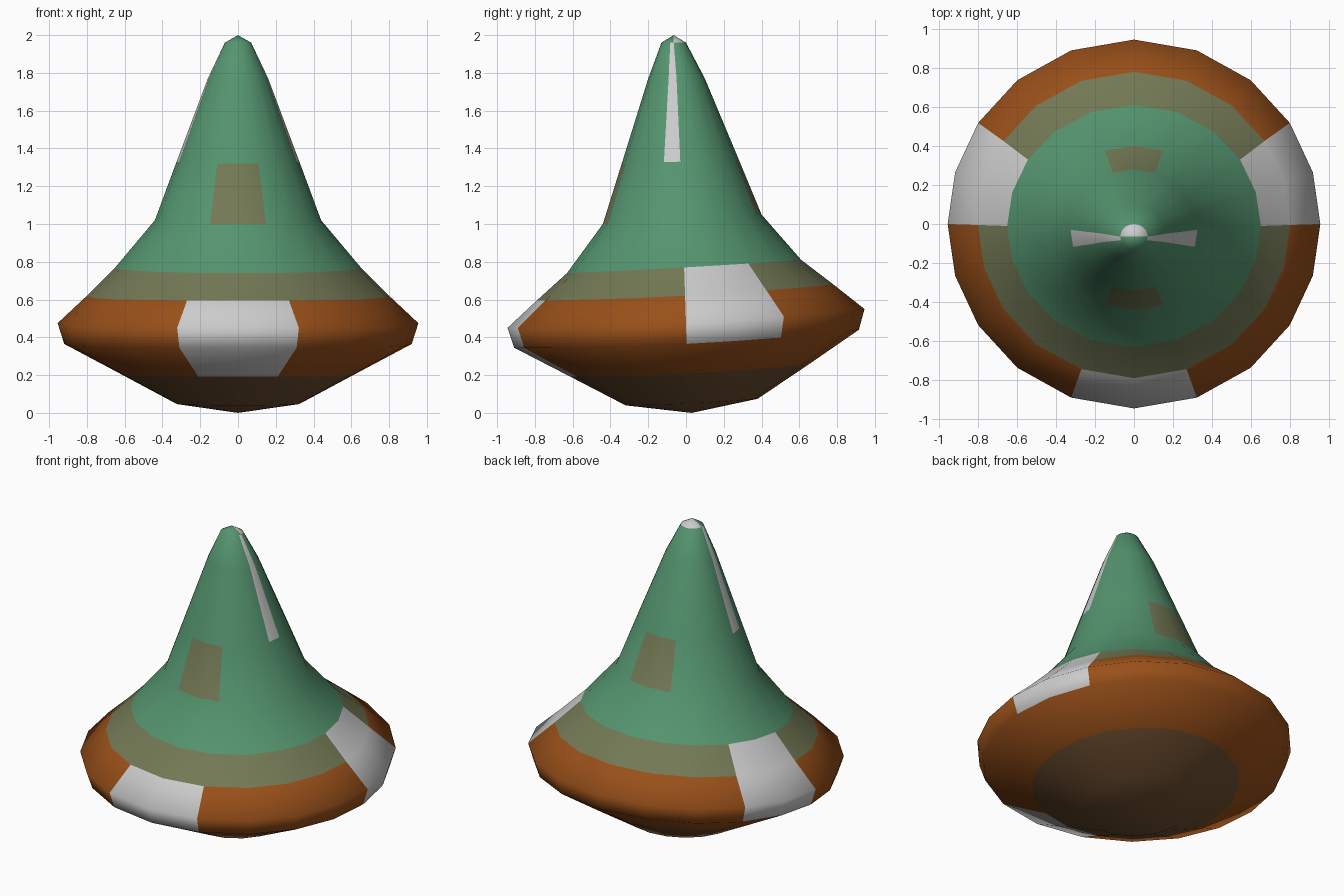
import bpy, bmesh, math

if "Cube" in bpy.data.objects:
    bpy.data.objects.remove(bpy.data.objects["Cube"])

SIDES = 20

# cross-sections from bottom to top: y front, y back, half width, z front, z side, z back
RINGS = [
    (-0.32, 0.38, 0.33, 0.04, 0.05, 0.075),
    (-0.615, 0.65, 0.625, 0.193, 0.208, 0.257),
    (-0.91, 0.915, 0.92, 0.345, 0.365, 0.44),
    (-0.945, 0.945, 0.955, 0.45, 0.475, 0.55),
    (-0.79, 0.78, 0.80, 0.595, 0.62, 0.68),
    (-0.63, 0.61, 0.65, 0.74, 0.77, 0.81),
    (-0.44, 0.40, 0.44, 1.00, 1.02, 1.05),
    (-0.34, 0.28, 0.325, 1.32, 1.33, 1.34),
    (-0.20, 0.10, 0.16, 1.77, 1.77, 1.77),
    (-0.13, 0.00, 0.07, 1.96, 1.96, 1.96),
]

COLOURS = {
    "green": (0.09, 0.30, 0.16),
    "olive": (0.17, 0.19, 0.09),
    "orange": (0.32, 0.08, 0.01),
    "dark_brown": (0.16, 0.08, 0.03),
    "grey": (0.55, 0.55, 0.55),
}
NAMES = list(COLOURS)

# main colour of each band between neighbouring rings
BANDS = ["dark_brown", "orange", "orange", "orange", "olive",
         "green", "green", "green", "green"]


def face_colour(band, i):
    front, back = i in (14, 15), i in (4, 5)
    if front and band in (1, 2, 3):
        return "grey"
    if i in (0, 1, 8, 9) and band in (2, 3, 4):
        return "grey"
    if i in (10, 19) and band in (7, 8):
        return "grey"
    if (front or back) and band == 6:
        return "olive"
    return BANDS[band]


bm = bmesh.new()


def add_ring(yf, yb, rx, zf, zs, zb):
    verts = []
    for i in range(SIDES):
        a = 2 * math.pi * i / SIDES
        a -= math.radians(2.9) * math.sin(2 * a)
        s = math.sin(a)
        z = zs + (zb - zf) / 2 * s + ((zf + zb) / 2 - zs) * s * s
        verts.append(bm.verts.new((rx * math.cos(a), (yf + yb) / 2 + (yb - yf) / 2 * s, z)))
    return verts


# lofted skin
rings = [add_ring(*r) for r in RINGS]
for b, (lo, hi) in enumerate(zip(rings, rings[1:])):
    for i in range(SIDES):
        j = (i + 1) % SIDES
        f = bm.faces.new((lo[i], lo[j], hi[j], hi[i]))
        f.material_index = NAMES.index(face_colour(b, i))

# bottom and tip fans
base = bm.verts.new((0, 0.03, 0))
tip = bm.verts.new((0, -0.065, 2.0))
for i in range(SIDES):
    j = (i + 1) % SIDES
    f = bm.faces.new((base, rings[0][j], rings[0][i]))
    f.material_index = NAMES.index("dark_brown")
    f = bm.faces.new((rings[-1][i], rings[-1][j], tip))
    f.material_index = NAMES.index("grey" if i < 10 else "green")

bmesh.ops.recalc_face_normals(bm, faces=bm.faces)
for f in bm.faces:
    f.smooth = True

mesh = bpy.data.meshes.new("flared_cone_body")
for name, rgb in COLOURS.items():
    m = bpy.data.materials.new(name)
    m.diffuse_color = (*rgb, 1)
    m.use_nodes = True
    m.node_tree.nodes["Principled BSDF"].inputs["Base Color"].default_value = m.diffuse_color
    mesh.materials.append(m)
bm.to_mesh(mesh)
bm.free()
body = bpy.data.objects.new("flared_cone_body", mesh)
bpy.context.collection.objects.link(body)
